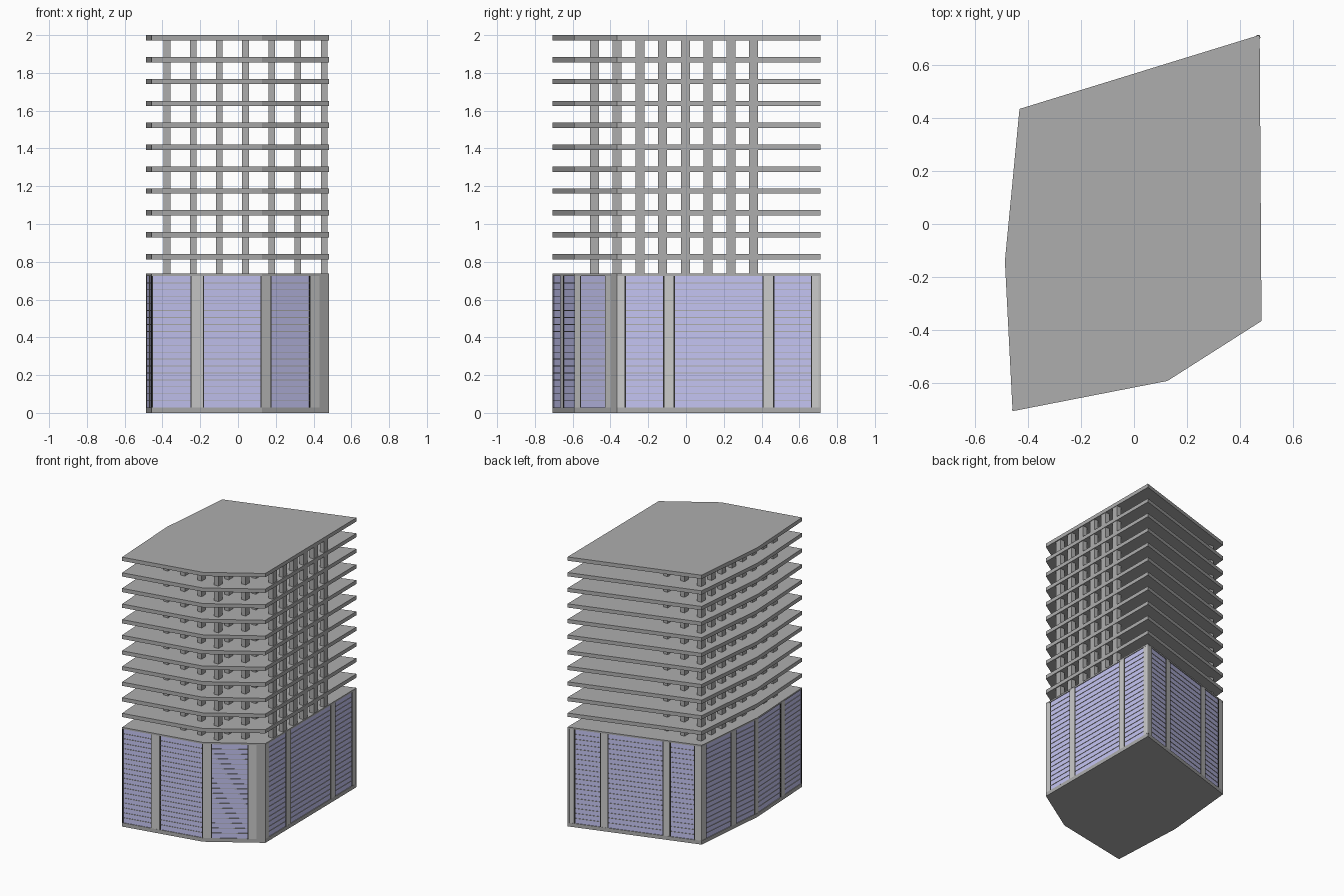
import bpy, bmesh
from mathutils import Vector

if "Cube" in bpy.data.objects:
    bpy.data.objects.remove(bpy.data.objects["Cube"])

# Plan outline, counter-clockwise from the front left corner
PLAN = [Vector(p) for p in [(-.458, -.706), (.126, -.592), (.481, -.366),
                            (.474, .713), (-.432, .434), (-.487, -.14)]]
BASE, PODIUM, STOREY, SLAB = .028, .737, .1159, .028


def material(name, rgb):
    m = bpy.data.materials.new(name)
    m.diffuse_color = (*rgb, 1)
    m.use_nodes = True
    m.node_tree.nodes["Principled BSDF"].inputs["Base Color"].default_value = m.diffuse_color
    return m


CONCRETE = material("concrete", (.42, .42, .42))
LIGHT = material("light_stone", (.7, .7, .7))
GLASS = material("blue_glass", (.56, .56, .9))
BLACK = material("black_trim", (.03, .03, .03))


def prism(bm, pts, z0, z1):
    low = [bm.verts.new((p[0], p[1], z0)) for p in pts]
    top = [bm.verts.new((p[0], p[1], z1)) for p in pts]
    bm.faces.new(low[::-1])
    bm.faces.new(top)
    n = len(pts)
    for i in range(n):
        j = (i + 1) % n
        bm.faces.new((low[i], low[j], top[j], top[i]))


def finish(bm, name, mat):
    me = bpy.data.meshes.new(name)
    bm.to_mesh(me)
    bm.free()
    me.materials.append(mat)
    ob = bpy.data.objects.new(name, me)
    bpy.context.collection.objects.link(ob)


def wall_box(bm, a, b, s0, s1, z0, z1, front, back):
    """Box along edge a-b; s in units along it, front/back are insets."""
    d = (b - a).normalized()
    n = Vector((-d.y, d.x))
    prism(bm, [a + d * s0 + n * front, a + d * s1 + n * front,
               a + d * s1 + n * back, a + d * s0 + n * back], z0, z1)


def inside(p, margin=0):
    for a, b in zip(PLAN, PLAN[1:] + PLAN[:1]):
        d = (b - a).normalized()
        if d.x * (p.y - a.y) - d.y * (p.x - a.x) < margin:
            return False
    return True


# Floor slabs of the open tower
bm = bmesh.new()
for i in range(11):
    top = 2 - i * STOREY
    prism(bm, PLAN, top - SLAB, top)
finish(bm, "tower_floor_slabs", CONCRETE)

# Podium base and roof slabs
bm = bmesh.new()
prism(bm, PLAN, 0, BASE)
finish(bm, "base_slab", CONCRETE)
bm = bmesh.new()
prism(bm, PLAN, PODIUM - .012, PODIUM)
finish(bm, "podium_roof", CONCRETE)

# Column grid between the slabs
bm = bmesh.new()
for i in range(7):
    for j in range(8):
        c = Vector((-.376 + i * .1386, -.485 + j * .1204))
        if inside(c, .015):
            w, h = .0175, .0235
            corners = [c + Vector(k) for k in [(-w, -h), (w, -h), (w, h), (-w, h)]]
            for k in range(11):
                top = 2 - k * STOREY - SLAB
                prism(bm, corners, max(top - STOREY + SLAB, PODIUM), top)
finish(bm, "tower_columns", CONCRETE)

# Podium walls: pilaster spans as fractions of each edge
PILASTERS = [
    [(.365, .465)],
    [(0, .13), (.73, .86)],
    [(0, .038), (.233, .279), (.72, .766), (.958, 1)],
    [(0, .05), (.25, .297), (.715, .762), (.95, 1)],
    [(0, .08), (.54, .62), (.96, 1)],
    [(0, .03), (.54, .62)],
]
glass, stone, trim, bars, corner = (bmesh.new() for _ in range(5))
TOP = PODIUM - .012
for i, spans in enumerate(PILASTERS):
    a, b = PLAN[i], PLAN[(i + 1) % 6]
    L = (b - a).length
    end = .86 if i == 1 else 1
    wall_box(glass, a, b, .004, L * end - .004, BASE, TOP, .005, .009)
    for s, e in spans:
        wall_box(stone, a, b, s * L, e * L, BASE, TOP, .0005, .012)
    # Bays between pilasters get black edge trims and thin louvre bars
    marks = [0] + [v for s in spans for v in s] + [end]
    for s, e in zip(marks[::2], marks[1::2]):
        if e - s < .05:
            continue
        s, e = s * L, e * L
        for t in (s, e - .007):
            wall_box(trim, a, b, t, t + .007, BASE, TOP, .003, .008)
        for k in range(1, 19):
            z = BASE + k * (TOP - BASE) / 19
            wall_box(bars, a, b, s + .007, e - .007, z - .002, z + .002, .002, .006)
    if i == 1:
        wall_box(corner, a, b, .86 * L, L, BASE, TOP, 0, .015)
finish(glass, "podium_glass", GLASS)
finish(stone, "podium_pilasters", LIGHT)
finish(trim, "window_edge_trims", BLACK)
finish(bars, "window_louvre_bars", CONCRETE)
finish(corner, "corner_pier", CONCRETE)
